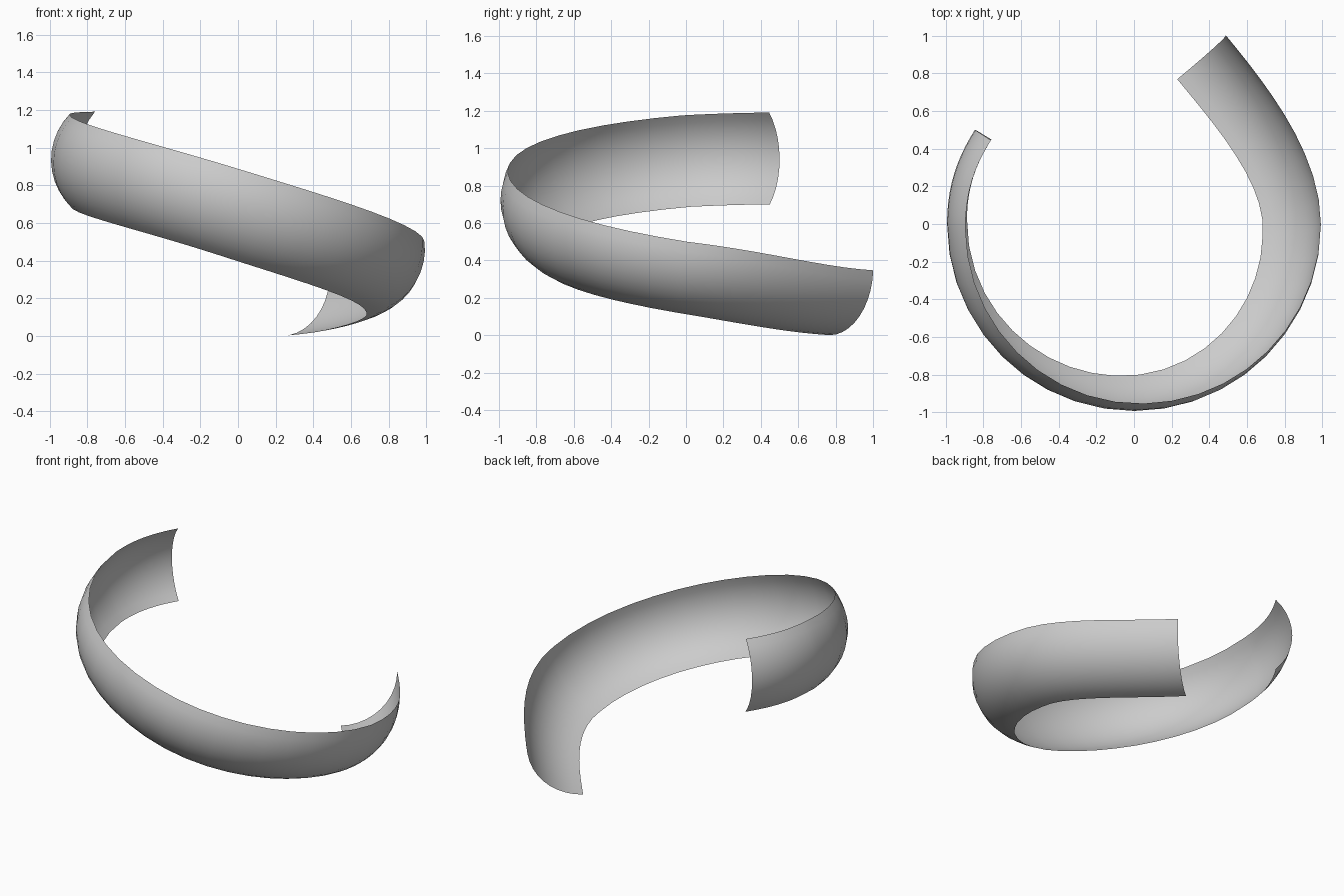
import bpy
import bmesh
from math import radians, sin, cos
from mathutils import Vector

cube = bpy.data.objects.get("Cube")
if cube:
    bpy.data.objects.remove(cube, do_unlink=True)

RADIUS = 0.347       # radius of the quarter-pipe section
ARC_STEPS = 10
PATH_STEPS = 10

# Bezier path: x, y, z and bank angle, as knot / handle / handle / knot ...
PATH = [
    (-0.55, 0.316, 0.945, 0), (-0.614, 0.214, 0.944, 0), (-0.645, 0.13, 0.94, 0),
    (-0.645, 0, 0.935, -1), (-0.645, -0.356, 0.90, -3), (-0.356, -0.645, 0.845, -11),
    (0, -0.645, 0.72, -17.5), (0.356, -0.645, 0.595, -24), (0.645, -0.356, 0.526, -35),
    (0.645, 0, 0.462, -38.7), (0.645, 0.25, 0.42, -41), (0.41, 0.55, 0.36, -45),
    (0.22, 0.78, 0.347, -45),
]


def bezier(a, b, c, d, t):
    """Position and tangent on one cubic piece."""
    s = 1 - t
    point = a * s**3 + b * 3 * s * s * t + c * 3 * s * t * t + d * t**3
    slope = (b - a) * s * s + (c - b) * 2 * s * t + (d - c) * t * t
    return point, slope


def path_samples():
    knots = [Vector(k) for k in PATH]
    for i in range(0, len(knots) - 1, 3):
        for j in range(PATH_STEPS):
            yield bezier(*knots[i:i + 4], j / PATH_STEPS)
    yield bezier(*knots[-4:], 1)


# Curved chute: quarter-circle section swept along the banked path
bm = bmesh.new()
rows = []
for point, slope in path_samples():
    tangent = slope.xyz.normalized()
    outward = tangent.cross(Vector((0, 0, 1))).normalized()
    up = outward.cross(tangent)
    row = []
    for k in range(ARC_STEPS + 1):
        angle = radians(point.w - 45 + 90 * k / ARC_STEPS)
        row.append(bm.verts.new(point.xyz + (outward * cos(angle) + up * sin(angle)) * RADIUS))
    rows.append(row)
for r0, r1 in zip(rows, rows[1:]):
    for k in range(ARC_STEPS):
        bm.faces.new((r0[k], r1[k], r1[k + 1], r0[k + 1]))

mesh = bpy.data.meshes.new("curved_chute")
bm.to_mesh(mesh)
bm.free()
chute = bpy.data.objects.new("curved_chute", mesh)
bpy.context.collection.objects.link(chute)

# Plain light grey
grey = bpy.data.materials.new("light_grey")
grey.use_nodes = True
colour = (0.6, 0.6, 0.6, 1)
grey.diffuse_color = colour
grey.node_tree.nodes["Principled BSDF"].inputs["Base Color"].default_value = colour
mesh.materials.append(grey)

bpy.context.view_layer.objects.active = chute
chute.select_set(True)
bpy.ops.object.shade_smooth_by_angle(angle=radians(40))
